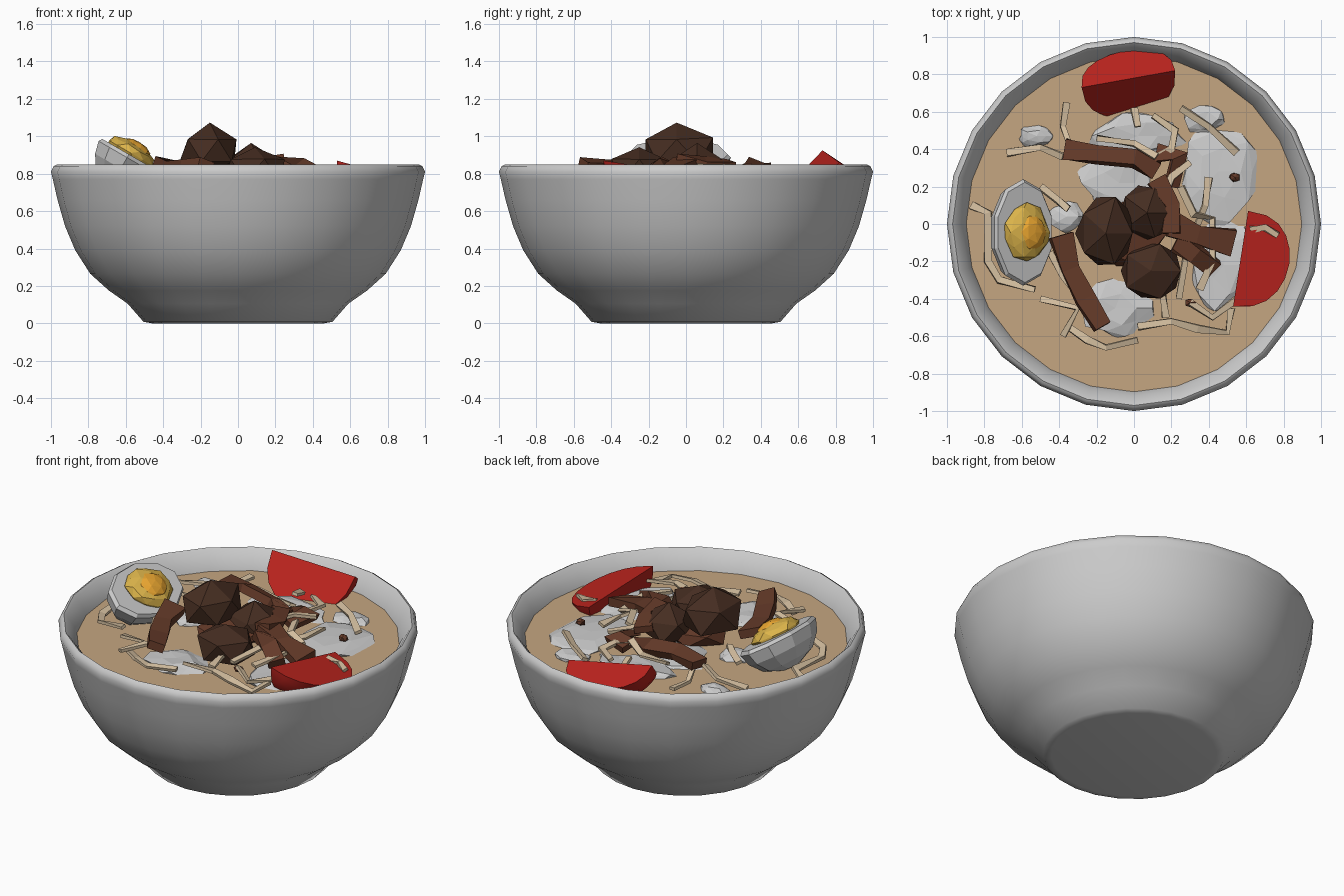
import bpy, bmesh, math, random
from mathutils import Vector, Matrix

if "Cube" in bpy.data.objects:
    bpy.data.objects.remove(bpy.data.objects["Cube"])

random.seed(4)
SOUP_Z = 0.735


def material(name, rgb):
    m = bpy.data.materials.new(name)
    m.diffuse_color = (*rgb, 1)
    m.use_nodes = True
    m.node_tree.nodes["Principled BSDF"].inputs["Base Color"].default_value = m.diffuse_color
    return m


TAN = material("broth", (0.56, 0.38, 0.22))
DARK = material("dark_meat", (0.06, 0.026, 0.015))
BROWN = material("brown_meat", (0.13, 0.043, 0.022))
NOODLE = material("noodle", (0.66, 0.52, 0.35))
RED = material("tomato", (0.47, 0.016, 0.012))
YELLOW = material("yolk", (0.72, 0.46, 0.07))
ORANGE = material("yolk_core", (0.82, 0.38, 0.03))


def finish(name, bm, mat=None, smooth=None, matrix=None):
    bmesh.ops.recalc_face_normals(bm, faces=bm.faces)
    me = bpy.data.meshes.new(name)
    bm.to_mesh(me)
    bm.free()
    ob = bpy.data.objects.new(name, me)
    bpy.context.collection.objects.link(ob)
    if matrix:
        ob.matrix_world = matrix
    if mat:
        me.materials.append(mat)
    if smooth:
        bpy.ops.object.select_all(action='DESELECT')
        ob.select_set(True)
        bpy.context.view_layer.objects.active = ob
        bpy.ops.object.shade_smooth_by_angle(angle=math.radians(smooth))
    return ob


def lathe(profile, sides):
    """Revolve (r, z) points, capping both ends."""
    bm = bmesh.new()
    rings = [[bm.verts.new((r * math.sin(math.tau * i / sides), r * math.cos(math.tau * i / sides), z))
              for i in range(sides)] for r, z in profile]
    for a, b in zip(rings, rings[1:]):
        for i in range(sides):
            j = (i + 1) % sides
            bm.faces.new((a[i], a[j], b[j], b[i]))
    bm.faces.new(rings[0])
    bm.faces.new(rings[-1])
    return bm


def lump(name, loc, size, mat, jitter=0.15, sub=1, tilt=(0, 0, 0)):
    """Faceted, irregular blob."""
    bm = bmesh.new()
    bmesh.ops.create_icosphere(bm, subdivisions=sub, radius=1)
    for v in bm.verts:
        v.co *= 1 + random.uniform(-jitter, jitter)
    bmesh.ops.scale(bm, vec=size, verts=bm.verts)
    rot = Matrix.Rotation(tilt[2], 4, 'Z') @ Matrix.Rotation(tilt[1], 4, 'Y') @ Matrix.Rotation(tilt[0], 4, 'X')
    return finish(name, bm, mat, matrix=Matrix.Translation(loc) @ rot)


def strip(name, pts, width, thick, mat, vary=0.0):
    """Rectangular strip swept along a path."""
    bm = bmesh.new()
    pts = [Vector(p) for p in pts]
    rings = []
    for i, p in enumerate(pts):
        t = (pts[min(i + 1, len(pts) - 1)] - pts[max(i - 1, 0)]).normalized()
        side = t.cross(Vector((0, 0, 1))).normalized()
        up = side.cross(t)
        w = width / 2 * (1 + random.uniform(-vary, vary))
        roll = random.uniform(-0.5, 0.5)
        s = (side * math.cos(roll) + up * math.sin(roll)) * w
        u = (up * math.cos(roll) - side * math.sin(roll)) * thick / 2
        rings.append([bm.verts.new(p + q) for q in (s + u, u - s, -s - u, s - u)])
    for a, b in zip(rings, rings[1:]):
        for k in range(4):
            bm.faces.new((a[k], a[(k + 1) % 4], b[(k + 1) % 4], b[k]))
    bm.faces.new(rings[0])
    bm.faces.new(rings[-1])
    return finish(name, bm, mat)


def wedge(name, p0, p1, d1, d2, arc=10, fan=4):
    """Fruit wedge: two half-moon cuts meeting at ridge p0-p1, rounded skin between."""
    p0, p1, d1, d2 = map(Vector, (p0, p1, d1, d2))
    mid, half = (p0 + p1) / 2, (p1 - p0) / 2
    bm = bmesh.new()
    a, b = bm.verts.new(p0), bm.verts.new(p1)
    rows = []
    for k in range(fan + 1):
        f = k / fan
        d = d1.lerp(d2, f).normalized() * (d1.length * (1 - f) + d2.length * f)
        rows.append([a] + [bm.verts.new(mid - half * math.cos(math.pi * i / arc)
                                        + d * math.sin(math.pi * i / arc) ** 0.8)
                           for i in range(1, arc)] + [b])
    for r, s in zip(rows, rows[1:]):
        for i in range(arc):
            quad = list(dict.fromkeys((r[i], r[i + 1], s[i + 1], s[i])))
            bm.faces.new(quad)
    bm.faces.new(rows[0])
    bm.faces.new(rows[-1])
    return finish(name, bm, RED, smooth=35)


# Bowl and broth
finish("bowl", lathe([(0.46, 0), (0.505, 0.008), (0.59, 0.105), (0.69, 0.175), (0.79, 0.265), (0.87, 0.39),
                      (0.925, 0.52), (0.965, 0.66), (0.99, 0.77), (1.0, 0.81), (0.985, 0.84), (0.97, 0.848),
                      (0.955, 0.835), (0.92, 0.785), (0.895, 0.73), (0.86, 0.55), (0.75, 0.32), (0.5, 0.12)],
                     24), smooth=50)
finish("broth", lathe([(0.86, 0.66), (0.897, SOUP_Z)], 24), TAN)

# White mounds breaking the broth surface
for i, (x, y, rx, ry) in enumerate([(0.45, 0.28, 0.2, 0.27), (0.02, 0.47, 0.25, 0.13), (-0.08, 0.22, 0.2, 0.2),
                                    (0.48, -0.22, 0.16, 0.26), (-0.1, -0.45, 0.19, 0.16), (-0.52, 0.47, 0.1, 0.06),
                                    (0.38, 0.56, 0.11, 0.08), (-0.36, 0.04, 0.1, 0.08)]):
    lump(f"white_mound_{i}", (x, y, SOUP_Z - 0.005), (rx, ry, 0.04), None, 0.2, 2)

# Large meat chunks
lump("meat_chunk_top", (-0.15, -0.05, 0.925), (0.17, 0.21, 0.14), DARK, 0.1)
lump("meat_chunk_right", (0.07, 0.06, 0.83), (0.17, 0.17, 0.12), DARK, 0.12)
lump("meat_chunk_front", (0.09, -0.25, 0.82), (0.17, 0.16, 0.12), DARK, 0.12)
lump("meat_chunk_base", (-0.03, -0.04, 0.78), (0.22, 0.2, 0.08), BROWN, 0.12)

# Meat strips: path, width, thickness
for i, (pts, w, t) in enumerate([
        ([(-0.37, 0.4, 0.83), (-0.2, 0.37, 0.85), (0, 0.35, 0.82), (0.12, 0.29, 0.79)], 0.12, 0.05),
        ([(-0.39, -0.06, 0.85), (-0.34, -0.24, 0.84), (-0.26, -0.4, 0.84), (-0.17, -0.55, 0.85)], 0.11, 0.05),
        ([(0.12, 0.38, 0.8), (0.24, 0.36, 0.82), (0.2, 0.2, 0.8)], 0.08, 0.04),
        ([(0.2, 0, 0.86), (0.34, -0.06, 0.83), (0.53, -0.1, 0.79)], 0.12, 0.05),
        ([(0.22, -0.1, 0.85), (0.33, -0.16, 0.84), (0.43, -0.24, 0.79)], 0.09, 0.05),
        ([(0.12, 0.24, 0.85), (0.2, 0.1, 0.86), (0.2, -0.05, 0.88)], 0.09, 0.04)]):
    strip(f"meat_strip_{i}", pts, w, t, BROWN, 0.25)
for i, (x, y) in enumerate([(0.54, 0.25), (0.3, -0.42)]):
    lump(f"meat_crumb_{i}", (x, y, 0.79), (0.03, 0.025, 0.02), BROWN, 0.2)

# Noodles draped over a shallow mound
NOODLES = [
    [(-.36, .65), (-.38, .52), (-.35, .44)], [(-.68, .38), (-.5, .41), (-.38, .36)],
    [(0, .62), (.02, .52)], [(.1, .58), (.22, .5), (.2, .4), (.12, .36)],
    [(.25, .62), (.4, .52), (.55, .38)], [(-.2, .46), (0, .43), (.12, .36)],
    [(.4, .25), (.38, .1), (.28, -.15), (.24, -.4)],
    [(.25, .2), (.32, .05), (.42, .03), (.42, -.2), (.35, -.35)],
    [(-.87, .1), (-.78, .06), (-.78, -.2), (-.72, -.3), (-.53, -.35)],
    [(-.35, -.55), (-.25, -.62), (-.15, -.66), (.02, -.62)],
    [(.02, -.55), (.2, -.52), (.34, -.56), (.5, -.58), (.52, -.45)],
    [(-.38, -.6), (-.3, -.45), (-.5, -.4)], [(.15, -.34), (.17, -.5)],
    [(-.5, .2), (-.4, .12), (-.35, .08)], [(.62, -.03), (.7, -.02), (.77, -.06)],
    [(-.45, -.15), (-.38, -.28), (-.28, -.4)], [(.3, .33), (.2, .25), (.15, .12)],
    [(.3, -.42), (.42, -.5), (.55, -.4)]]
for i, path in enumerate(NOODLES):
    pts = [(x, y, SOUP_Z + 0.015 + 0.12 * (1 - math.hypot(x, y) / 0.9) + random.uniform(-0.012, 0.015))
           for x, y in path]
    strip(f"noodle_{i}", pts, 0.036, 0.018, NOODLE, 0.2)

# Tomato wedges
wedge("tomato_back", (-0.28, 0.73, 0.925), (0.22, 0.82, 0.86), (0.02, -0.2, -0.2), (-0.02, 0.15, -0.1))
wedge("tomato_right", (0.53, -0.44, 0.87), (0.61, 0.07, 0.79), (0.26, -0.03, -0.07), (0, -0.02, -0.22))

# Half egg tilted towards the middle
egg = Matrix.Translation((-0.585, -0.045, 0.9)) @ Matrix.Rotation(math.radians(30), 4, 'Y')
scale = Matrix.Diagonal((0.185, 0.285, 0.2, 1))
bm = lathe([(0.94, 0.02), (1, -0.08), (0.9, -0.42), (0.65, -0.76), (0.25, -0.97)], 10)
bm.transform(scale)
finish("egg_white", bm, matrix=egg)
for name, loc, size, mat in [("yolk", (0.005, 0, 0.015), (0.135, 0.155, 0.065), YELLOW),
                             ("yolk_core", (0.015, 0, 0.04), (0.09, 0.105, 0.05), ORANGE)]:
    ob = lump(name, (0, 0, 0), size, mat, 0.06, 2)
    ob.matrix_world = egg @ Matrix.Translation(loc)
